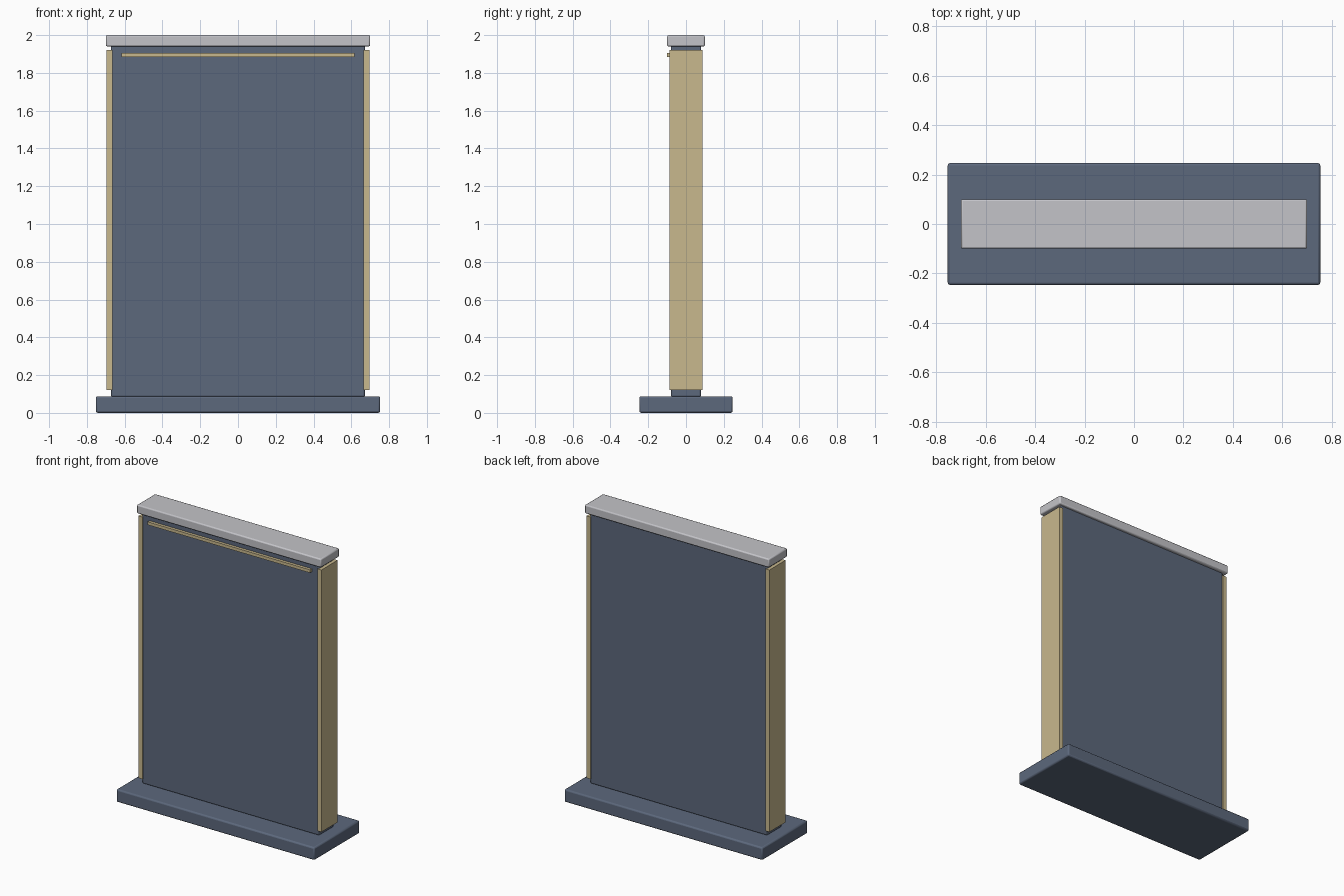
import bpy

cube = bpy.data.objects.get("Cube")
if cube:
    bpy.data.objects.remove(cube, do_unlink=True)


def material(name, rgb):
    mat = bpy.data.materials.new(name)
    mat.use_nodes = True
    color = (*rgb, 1)
    mat.diffuse_color = color
    bsdf = next(n for n in mat.node_tree.nodes if n.type == 'BSDF_PRINCIPLED')
    bsdf.inputs["Base Color"].default_value = color
    return mat


slate = material("slate_blue", (0.107, 0.138, 0.202))
tan = material("tan_trim", (0.578, 0.479, 0.27))
grey = material("light_grey", (0.55, 0.55, 0.58))


def box(name, low, high, mat, bevel=0):
    """Box between two corners, with an optional rounded edge."""
    bpy.ops.mesh.primitive_cube_add(
        size=1, location=[(a + b) / 2 for a, b in zip(low, high)])
    obj = bpy.context.object
    obj.name = name
    obj.scale = [b - a for a, b in zip(low, high)]
    bpy.ops.object.transform_apply(location=False, rotation=False, scale=True)
    obj.data.materials.append(mat)
    if bevel:
        mod = obj.modifiers.new("soft_edges", 'BEVEL')
        mod.width = bevel
        mod.segments = 2
        bpy.ops.object.shade_smooth_by_angle()
    return obj


# Plinth, main slab and cap
box("base", (-0.753, -0.247, 0), (0.753, 0.247, 0.088), slate, 0.01)
box("panel", (-0.672, -0.08, 0.085), (0.672, 0.08, 1.945), slate, 0.008)
box("top_cap", (-0.70, -0.10, 1.94), (0.70, 0.10, 2.0), grey, 0.008)

# Side trim strips, slightly proud of the panel
for side, x in (("right", -0.68), ("left", 0.68)):
    box(side + "_trim", (x - 0.015, -0.088, 0.12), (x + 0.015, 0.088, 1.92), tan)

# Thin rail across the upper front
box("front_rail", (-0.617, -0.10, 1.884), (0.617, -0.078, 1.905), tan)
